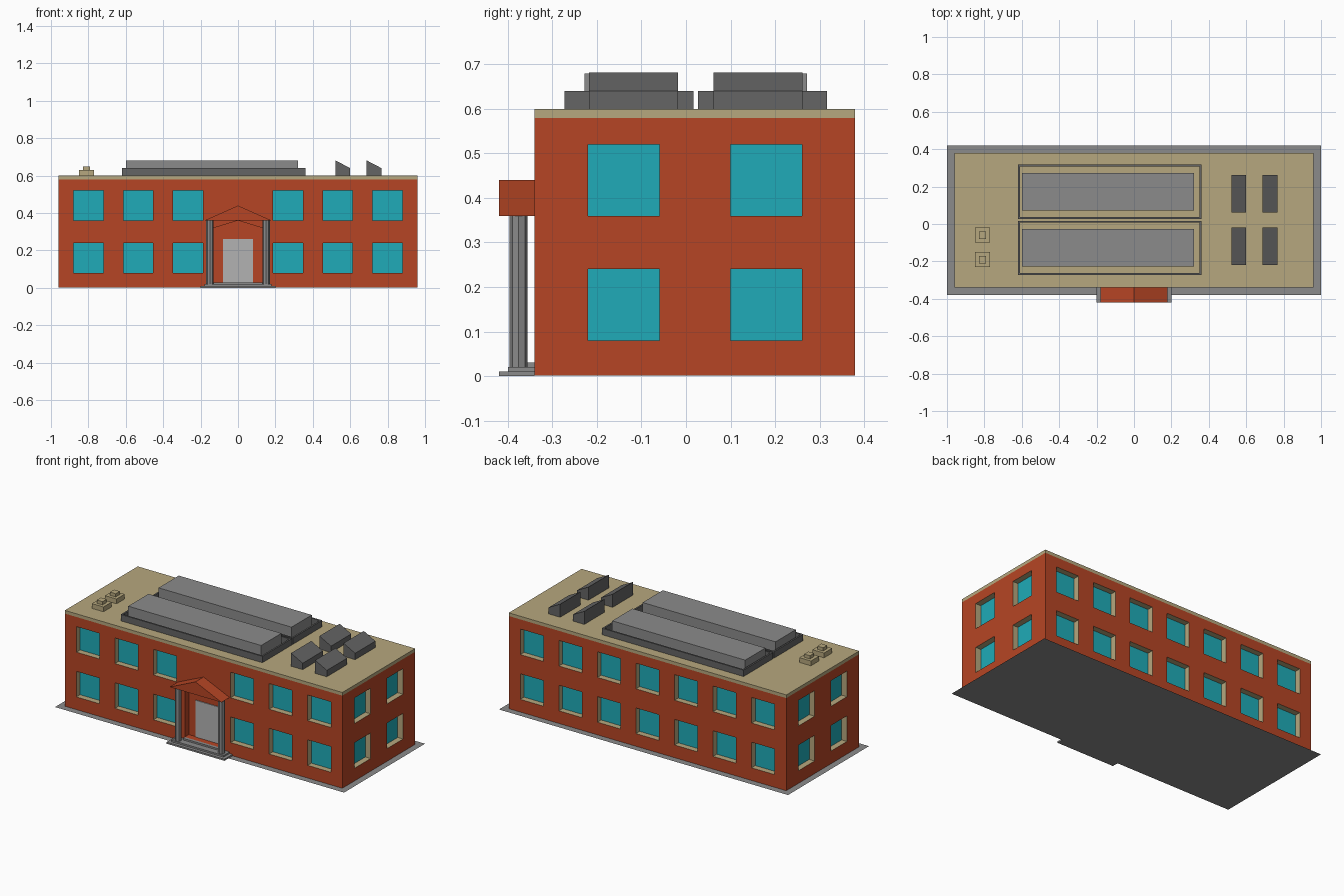
import bpy, bmesh, math
from mathutils import Matrix

if "Cube" in bpy.data.objects:
    bpy.data.objects.remove(bpy.data.objects["Cube"])


def material(name, r, g, b):
    m = bpy.data.materials.new(name)
    m.diffuse_color = (r, g, b, 1)
    m.use_nodes = True
    m.node_tree.nodes["Principled BSDF"].inputs["Base Color"].default_value = m.diffuse_color
    return m


BRICK = material("brick", 0.47, 0.06, 0.018)
TAN = material("sandstone", 0.47, 0.39, 0.21)
GLASS = material("teal_glass", 0.014, 0.41, 0.48)
GREY = material("mid_grey", 0.26, 0.26, 0.26)
DARK = material("dark_grey", 0.13, 0.13, 0.13)
PALE = material("pale_grey", 0.45, 0.45, 0.45)


def finish(name, bm, mat):
    bmesh.ops.recalc_face_normals(bm, faces=bm.faces)
    me = bpy.data.meshes.new(name)
    bm.to_mesh(me)
    bm.free()
    me.materials.append(mat)
    ob = bpy.data.objects.new(name, me)
    bpy.context.collection.objects.link(ob)
    return ob


def boxes(name, bounds, mat):
    """One object made of boxes given as (x0, x1, y0, y1, z0, z1)."""
    bm = bmesh.new()
    for x0, x1, y0, y1, z0, z1 in bounds:
        m = Matrix.Translation(((x0 + x1) / 2, (y0 + y1) / 2, (z0 + z1) / 2))
        bmesh.ops.create_cube(bm, size=1, matrix=m @ Matrix.Diagonal((x1 - x0, y1 - y0, z1 - z0, 1)))
    return finish(name, bm, mat)


def prism(name, profile, y0, y1, mat):
    """Extrude an (x, z) profile along y."""
    bm = bmesh.new()
    f = bm.faces.new([bm.verts.new((x, y0, z)) for x, z in profile])
    ext = bmesh.ops.extrude_face_region(bm, geom=[f])["geom"]
    bmesh.ops.translate(bm, vec=(0, y1 - y0, 0), verts=[v for v in ext if isinstance(v, bmesh.types.BMVert)])
    return finish(name, bm, mat)


X, FRONT, BACK = 0.96, -0.34, 0.38   # wall planes
H = 0.08                             # half a window


def windows(near, far):
    """Boxes at every window, from depth near to far inside the wall."""
    out = []
    for zc in (0.16, 0.44):
        z = (zc - H, zc + H)
        for i in range(-3, 4):
            x = i * 0.8 / 3
            out.append((x - H, x + H, BACK - far, BACK - near, *z))
            if i:
                out.append((x - H, x + H, FRONT + near, FRONT + far, *z))
        for y in (-0.14, 0.18):
            out.append((X - far, X - near, y - H, y + H, *z))
            out.append((-X + near, -X + far, y - H, y + H, *z))
    return out


# Ground slab (flat sheet)
bm = bmesh.new()
bm.faces.new([bm.verts.new(p) for p in ((-1, -0.38, 0), (1, -0.38, 0), (1, 0.42, 0), (-1, 0.42, 0))])
finish("ground_sheet", bm, GREY)

# Brick walls with recessed windows and a gabled entrance niche
walls = boxes("brick_walls", [(-X, X, FRONT, BACK, 0.001, 0.58)], BRICK)
window_cutter = boxes("window_cutter", windows(-0.05, 0.04), TAN)
niche_cutter = prism("niche_cutter", [(-0.13, 0.03), (0.13, 0.03), (0.13, 0.32), (0, 0.36), (-0.13, 0.32)],
                     FRONT - 0.05, FRONT + 0.04, BRICK)
for cutter in (window_cutter, niche_cutter):
    mod = walls.modifiers.new(cutter.name, "BOOLEAN")
    mod.operation, mod.solver, mod.object = "DIFFERENCE", "EXACT", cutter
    mod.material_mode = "TRANSFER"
    cutter.hide_render = True
    cutter.display_type = "WIRE"
boxes("window_glass", windows(0.037, 0.042), GLASS)
boxes("roof_slab", [(-X, X, FRONT, BACK, 0.58, 0.60)], TAN)

# Entrance: door, steps, columns, pediment
boxes("door", [(-0.08, 0.08, -0.305, -0.298, 0.03, 0.26)], PALE)
boxes("entrance_steps", [(-0.20, 0.20, -0.42, FRONT, 0, 0.01),
                         (-0.18, 0.18, -0.40, FRONT, 0.01, 0.02),
                         (-0.13, 0.13, -0.36, FRONT, 0.02, 0.03)], GREY)
bm = bmesh.new()
for s in (-1, 1):
    bmesh.ops.create_cone(bm, cap_ends=True, segments=8, radius1=0.02, radius2=0.02, depth=0.34,
                          matrix=Matrix.Translation((s * 0.15, -0.376, 0.19)))
finish("entrance_columns", bm, GREY)
prism("pediment", [(-0.18, 0.36), (0.18, 0.36), (0, 0.44)], -0.42, FRONT, BRICK)

# Rooftop units: a long box inside a thin curb, twice
for n, y in enumerate((-0.128, 0.172)):
    a, b, w, t = -0.62, 0.36, 0.145, 0.01
    boxes(f"unit_curb_{n}", [(a, b, y - w, y - w + t, 0.6, 0.64),
                             (a, b, y + w - t, y + w, 0.6, 0.64),
                             (a, a + t, y - w + t, y + w - t, 0.6, 0.64),
                             (b - t, b, y - w + t, y + w - t, 0.6, 0.64)], DARK)
    boxes(f"rooftop_unit_{n}", [(-0.60, 0.32, y - 0.1, y + 0.1, 0.6, 0.68)], GREY)

# Sloped skylight wedges
for x in (0.52, 0.687):
    for y in (-0.218, 0.062):
        prism("skylight_wedge", [(x, 0.6), (x + 0.08, 0.6), (x + 0.08, 0.64), (x, 0.682)], y, y + 0.2, DARK)

# Small stepped vents
for y in (-0.06, -0.19):
    boxes("roof_vent", [(-0.81 - r, -0.81 + r, y - r, y + r, z0, z1)
                        for r, z0, z1 in ((0.04, 0.6, 0.63), (0.02, 0.63, 0.65))], TAN)
